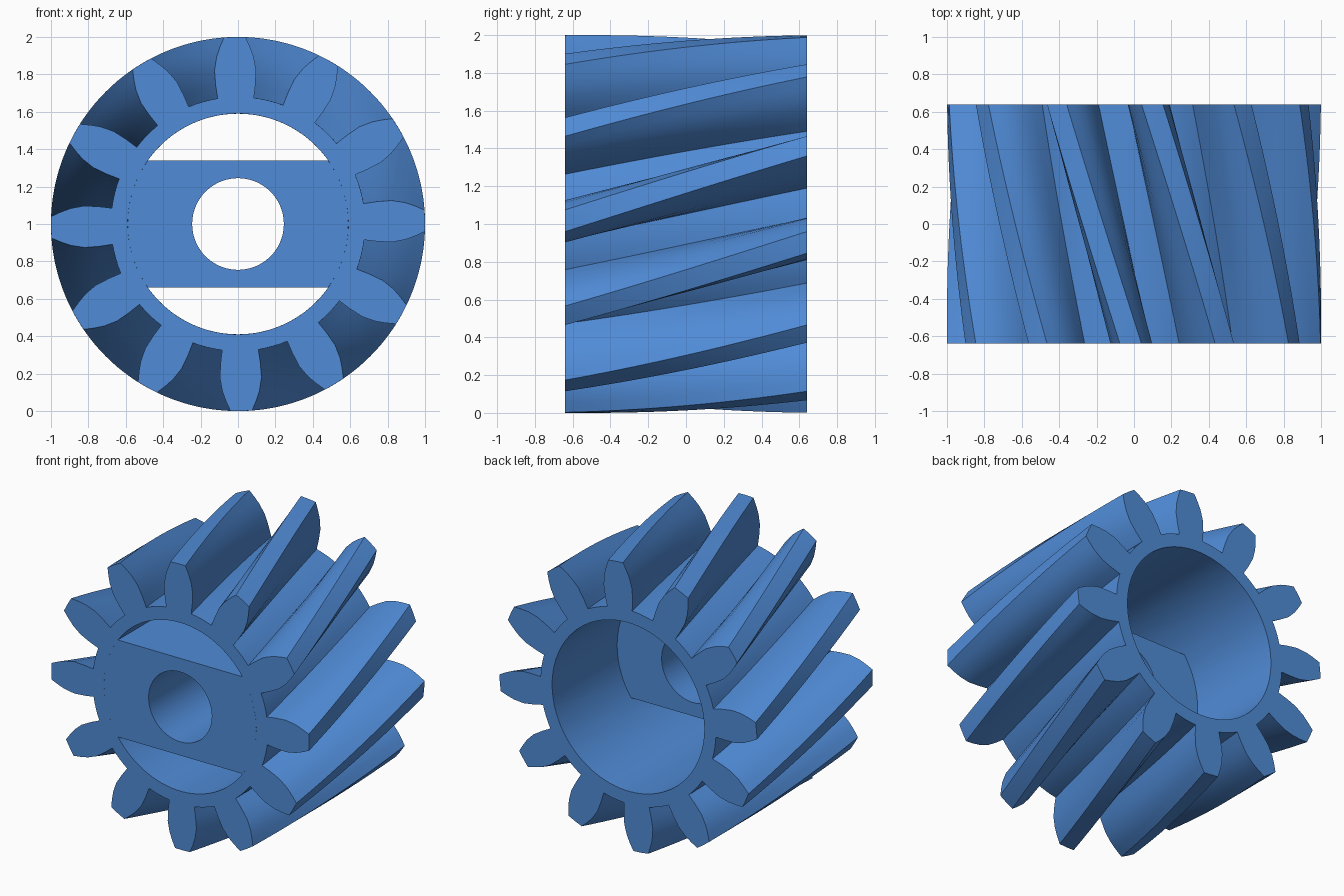
import bpy, bmesh, math

if "Cube" in bpy.data.objects:
    bpy.data.objects.remove(bpy.data.objects["Cube"])

FRONT, BACK = -0.64, 0.64
BORE, HOLE, BAR_HALF = 0.59, 0.245, 0.34
TEETH, TWIST, PHASE = 12, 23.4, 1.0

blue = bpy.data.materials.new("gear blue")
blue.diffuse_color = (0.08, 0.26, 0.68, 1.0)
blue.use_nodes = True
blue.node_tree.nodes["Principled BSDF"].inputs["Base Color"].default_value = blue.diffuse_color


def loft_ring(name, outline, inner, y0, y1, twist, steps):
    """Solid ring: outline is (angle in degrees, radius) around a round hole."""
    bm = bmesh.new()
    n = len(outline)
    layers = []
    for s in range(steps + 1):
        t = s / steps
        y = y0 + (y1 - y0) * t
        rows = []
        for hole in (False, True):
            row = []
            for a, r in outline:
                a = math.radians(a + twist * t)
                r = inner if hole else r
                row.append(bm.verts.new((r * math.cos(a), y, 1 + r * math.sin(a))))
            rows.append(row)
        layers.append(rows)
    for i in range(n):
        j = (i + 1) % n
        # outer wall and hole wall
        for lower, upper in zip(layers, layers[1:]):
            for k in (0, 1):
                bm.faces.new((lower[k][i], lower[k][j], upper[k][j], upper[k][i]))
        # end faces
        for o, h in (layers[0], layers[-1]):
            bm.faces.new((o[i], o[j], h[j], h[i]))
    bmesh.ops.recalc_face_normals(bm, faces=bm.faces)
    mesh = bpy.data.meshes.new(name)
    bm.to_mesh(mesh)
    bm.free()
    mesh.materials.append(blue)
    ob = bpy.data.objects.new(name, mesh)
    bpy.context.collection.objects.link(ob)
    bpy.ops.object.select_all(action='DESELECT')
    ob.select_set(True)
    bpy.context.view_layer.objects.active = ob
    bpy.ops.object.shade_smooth_by_angle(angle=math.radians(30))
    return ob


# Toothed body: one flank (half angle, radius), mirrored and repeated
flank = [(8.2, 0.68), (8.15, 0.75), (7.7, 0.83), (6.3, 0.90), (4.85, 0.95), (3.3, 1.0)]
tooth = [(-a, r) for a, r in flank] + [(0, 1.0)] + flank[::-1]
floor = [(8.2 + 13.6 * k / 4, 0.68) for k in (1, 2, 3)]
pitch = 360 / TEETH
profile = [(PHASE + pitch * k + a, r) for k in range(TEETH) for a, r in tooth + floor]
loft_ring("helical_gear_body", profile, BORE, FRONT, BACK, TWIST, 24)

# Cross bar: flat top and bottom, round ends against the bore, central shaft hole
corner = math.degrees(math.asin(BAR_HALF / BORE))
angles = [corner * k / 8 for k in range(-8, 8)]
angles += [corner + (180 - 2 * corner) * k / 24 for k in range(24)]
angles += [a + 180 for a in angles]
bar = [(a, min(BORE, BAR_HALF / max(abs(math.sin(math.radians(a))), 1e-6))) for a in angles]
loft_ring("hub_cross_bar", bar, HOLE, FRONT, -0.08, 0, 1)
